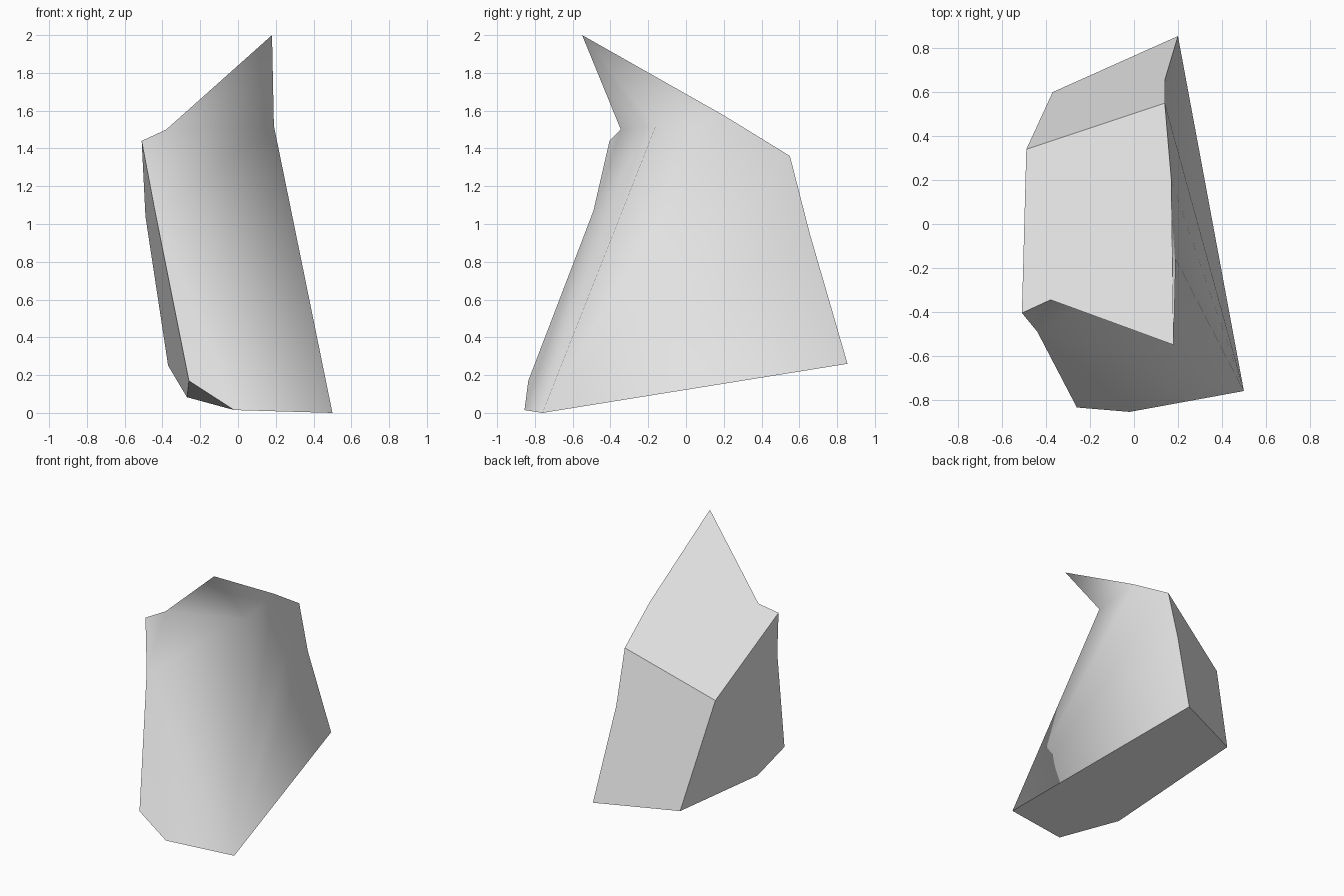
import bpy
import bmesh

cube = bpy.data.objects.get("Cube")
if cube:
    bpy.data.objects.remove(cube, do_unlink=True)

# Stone colour
stone = bpy.data.materials.new("stone_grey")
stone.use_nodes = True
grey = (0.8, 0.8, 0.8, 1)
stone.diffuse_color = grey
stone.node_tree.nodes["Principled BSDF"].inputs["Base Color"].default_value = grey

# Corners of the broken stone shard
corners = {
    "tip": (0.18, -0.55, 2.0),
    "ridge": (0.17, 0.2, 1.575),
    "crest": (0.14, 0.55, 1.36),
    "hollow": (0.19, -0.16, 1.52),
    "notch": (-0.38, -0.345, 1.5),
    "shoulder": (-0.51, -0.405, 1.44),
    "flank": (-0.44, -0.49, 1.07),
    "chin": (-0.26, -0.835, 0.17),
    "under": (-0.27, -0.49, 0.083),
    "toe": (-0.02, -0.855, 0.015),
    "foot": (0.5, -0.76, 0.0),
    "back_edge": (-0.49, 0.34, 1.04),
    "back_side": (0.14, 0.655, 0.95),
    "heel": (0.2, 0.855, 0.26),
    "back_foot": (-0.37, 0.6, 0.25),
}

# Flat fracture planes
flat = [
    "tip notch shoulder back_edge crest ridge",
    "back_edge crest back_side heel back_foot",
    "shoulder flank chin under back_foot back_edge",
    "foot toe under back_foot heel",
    "chin toe under",
]

# Rounded front and side, softly shaded across their facets
rounded = [
    "tip notch hollow",
    "notch shoulder flank",
    "notch flank hollow",
    "flank foot hollow",
    "flank toe foot",
    "flank chin toe",
    "tip hollow ridge",
    "hollow foot ridge",
    "ridge foot crest",
    "crest foot back_side",
    "back_side foot heel",
]

bm = bmesh.new()
verts = {name: bm.verts.new(co) for name, co in corners.items()}
for group, soft in ((flat, False), (rounded, True)):
    for outline in group:
        face = bm.faces.new([verts[name] for name in outline.split()])
        face.smooth = soft

# Keep every border of a flat plane crisp
for edge in bm.edges:
    edge.smooth = all(face.smooth for face in edge.link_faces)
bmesh.ops.recalc_face_normals(bm, faces=bm.faces[:])

mesh = bpy.data.meshes.new("stone_shard")
bm.to_mesh(mesh)
bm.free()
mesh.materials.append(stone)
bpy.context.collection.objects.link(bpy.data.objects.new("stone_shard", mesh))
